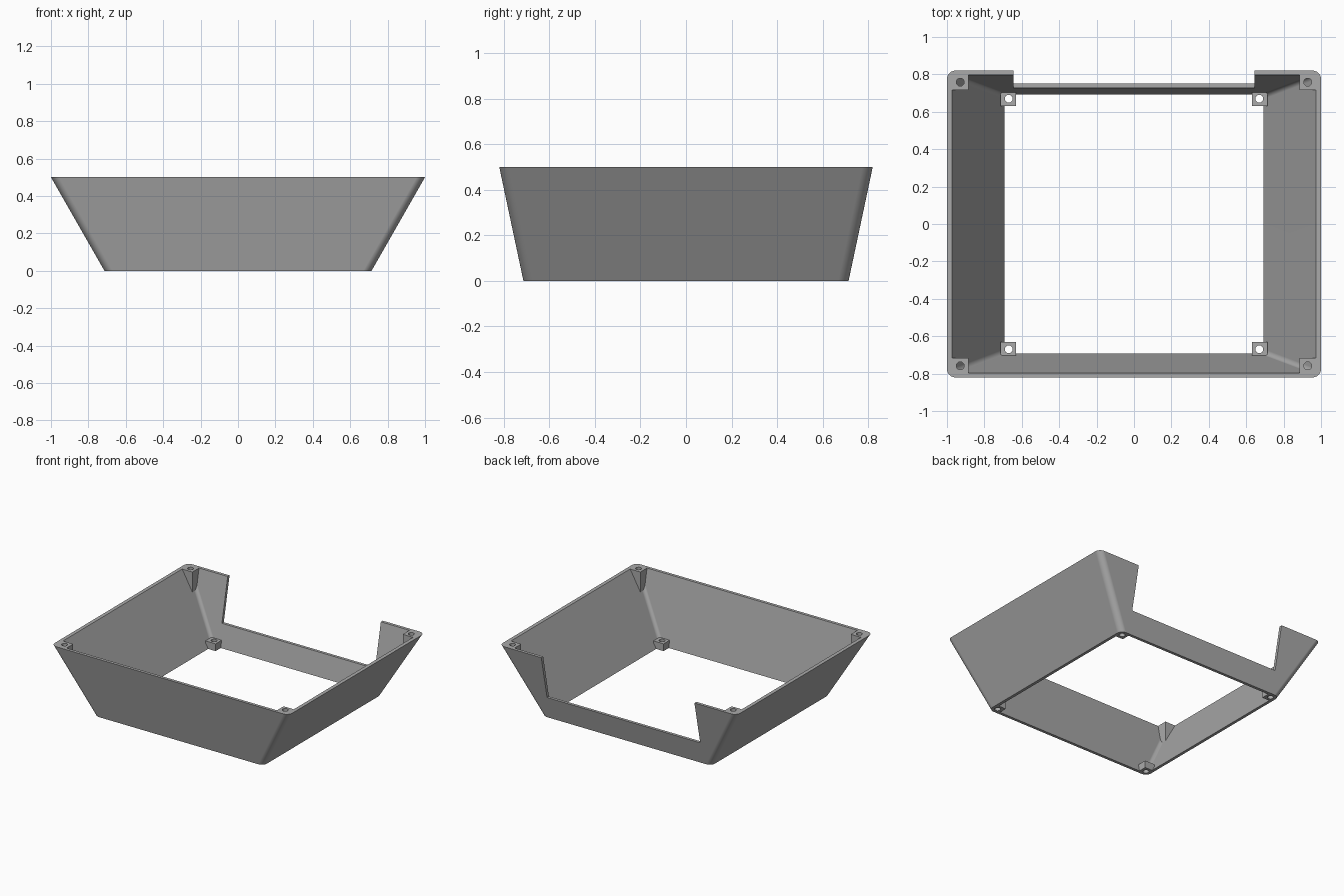
import bpy, bmesh
from math import cos, sin, pi

cube = bpy.data.objects.get("Cube")
if cube:
    bpy.data.objects.remove(cube, do_unlink=True)

HEIGHT = 0.5
ARC = 10  # segments per rounded corner

grey = bpy.data.materials.new("plain grey")
grey.use_nodes = True
colour = (0.4, 0.4, 0.4, 1)
grey.diffuse_color = colour
grey.node_tree.nodes["Principled BSDF"].inputs["Base Color"].default_value = colour


def add_object(name, bm):
    bmesh.ops.recalc_face_normals(bm, faces=bm.faces)
    mesh = bpy.data.meshes.new(name)
    bm.to_mesh(mesh)
    bm.free()
    mesh.materials.append(grey)
    obj = bpy.data.objects.new(name, mesh)
    bpy.context.collection.objects.link(obj)
    return obj


def tapered_block(name, bottom, top, radius, extend=0):
    """Rounded rectangle lofted from bottom to top half sizes."""
    bm = bmesh.new()
    rings = []
    for z in (-extend, HEIGHT + extend):
        hx, hy = (b + (t - b) * z / HEIGHT for b, t in zip(bottom, top))
        ring = []
        for k, (sx, sy) in enumerate(((1, 1), (-1, 1), (-1, -1), (1, -1))):
            for i in range(ARC + 1):
                a = (k + i / ARC) * pi / 2
                ring.append(bm.verts.new((sx * (hx - radius) + radius * cos(a),
                                          sy * (hy - radius) + radius * sin(a), z)))
        rings.append(ring)
        bm.faces.new(ring)
    low, high = rings
    for i in range(len(low)):
        j = (i + 1) % len(low)
        bm.faces.new((low[i], low[j], high[j], high[i]))
    return add_object(name, bm)


def box(name, x, y, z):
    bm = bmesh.new()
    bmesh.ops.create_cube(bm, size=1)
    for v in bm.verts:
        v.co = [r[0] if c < 0 else r[1] for c, r in zip(v.co, (x, y, z))]
    return add_object(name, bm)


def cylinder(name, x, y, radius, z):
    bm = bmesh.new()
    bmesh.ops.create_cone(bm, cap_ends=True, segments=32, radius1=radius,
                          radius2=radius, depth=z[1] - z[0])
    bmesh.ops.translate(bm, vec=(x, y, sum(z) / 2), verts=bm.verts)
    return add_object(name, bm)


def boolean(obj, cutter, operation):
    mod = obj.modifiers.new(operation.lower(), 'BOOLEAN')
    mod.object, mod.operation, mod.solver = cutter, operation, 'EXACT'
    cutter.hide_render = True


def finish(obj):
    """Apply the cuts, then smooth the rounded corners only."""
    bpy.ops.object.select_all(action='DESELECT')
    obj.select_set(True)
    bpy.context.view_layer.objects.active = obj
    for mod in list(obj.modifiers):
        bpy.ops.object.modifier_apply(modifier=mod.name)
    bpy.ops.object.shade_smooth_by_angle(angle=pi / 7)
    weighted = obj.modifiers.new("even normals", 'WEIGHTED_NORMAL')
    weighted.keep_sharp = True


# Sloping wall, open above and below, with a wide notch at the back
wall = tapered_block("sloping_wall", (0.714, 0.714), (1.0, 0.82), 0.045)
cavity = tapered_block("cavity_cutter", (0.692, 0.692), (0.972, 0.797), 0.025, 0.1)
notch = box("notch_cutter", (-0.645, 0.645), (0.5, 1.0), (0.17, 0.7))
helpers = [cavity, notch]
boolean(wall, cavity, 'DIFFERENCE')
boolean(wall, notch, 'DIFFERENCE')
finish(wall)


def corner_mount(name, sx, sy, x, y, z, hole):
    """Drilled block in one corner, trimmed to the inside of the wall."""
    block = box(name, sorted((sx * x[0], sx * x[1])), sorted((sy * y[0], sy * y[1])), z)
    drill = cylinder(name + "_drill", sx * hole[0], sy * hole[1], 0.021,
                     (z[0] - 0.1, z[1] + 0.1))
    helpers.append(drill)
    boolean(block, cavity, 'INTERSECT')
    boolean(block, drill, 'DIFFERENCE')
    finish(block)


# Screw bosses under the rim and screw tabs at the base
for sx, side in ((1, "left"), (-1, "right")):
    for sy, end in ((-1, "front"), (1, "back")):
        corner_mount(f"{end}_{side}_rim_boss", sx, sy, (0.886, 1.1), (0.717, 1.0),
                     (0.2, HEIGHT), (0.929, 0.758))
        corner_mount(f"{end}_{side}_base_tab", sx, sy, (0.63, 0.715), (0.63, 0.706),
                     (0, 0.055), (0.67, 0.67))

# The cutters are no longer needed
for obj in helpers:
    bpy.data.objects.remove(obj, do_unlink=True)
